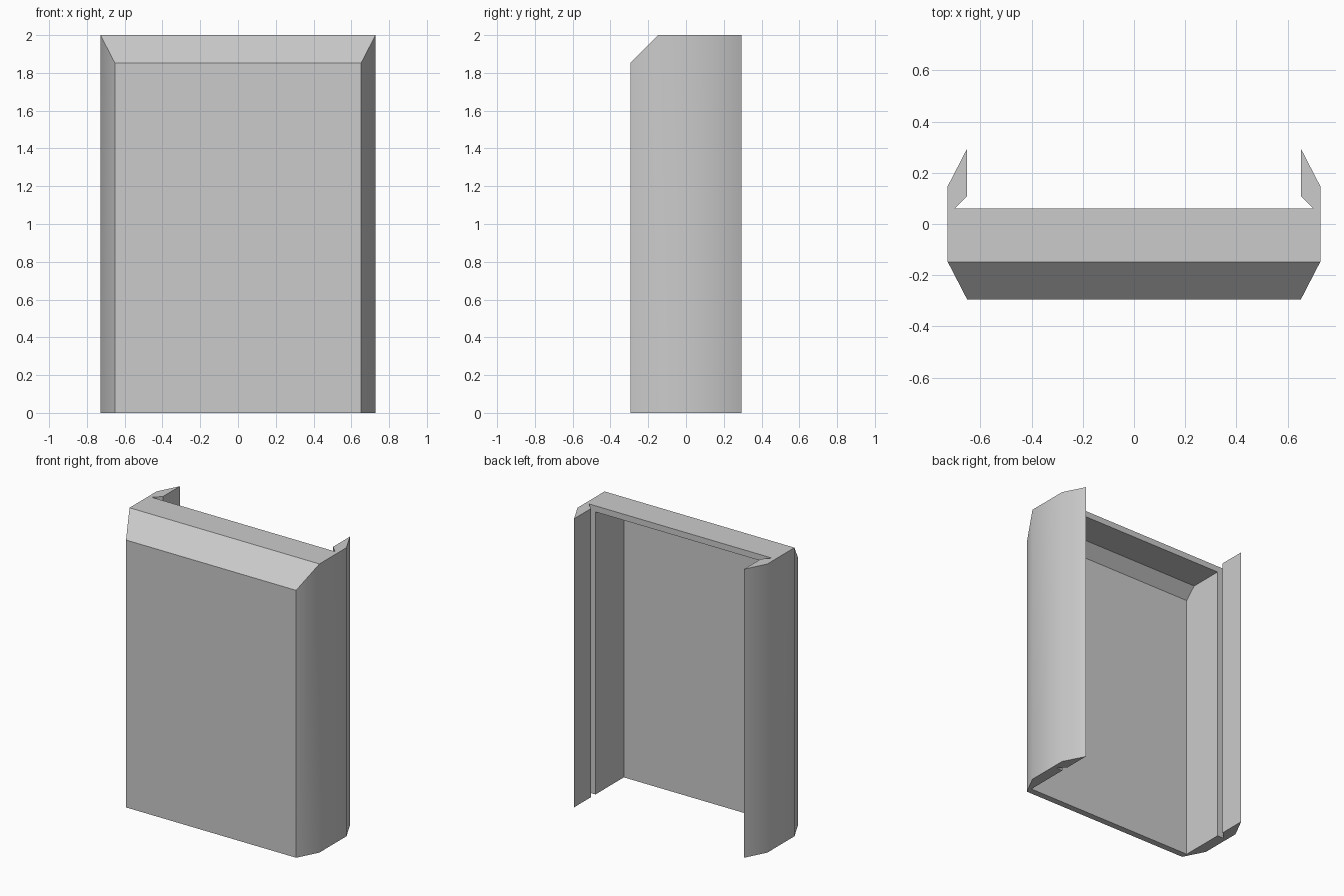
import bpy
import bmesh
import math
from mathutils import Vector

cube = bpy.data.objects.get("Cube")
if cube:
    bpy.data.objects.remove(cube, do_unlink=True)

WIDTH, EDGE, DEPTH = 0.728, 0.652, 0.295   # half width, half front width, half depth
HEIGHT, BEVEL = 2.0, 0.147

grey = bpy.data.materials.new("plain grey")
grey.use_nodes = True
grey.diffuse_color = (0.6, 0.6, 0.6, 1)
grey.node_tree.nodes["Principled BSDF"].inputs["Base Color"].default_value = (0.6, 0.6, 0.6, 1)


def prism(name, points, offset, bevel_plane=None):
    """Extrude a closed outline by an offset, optionally slicing off one side."""
    bm = bmesh.new()
    face = bm.faces.new([bm.verts.new(p) for p in points])
    extruded = bmesh.ops.extrude_face_region(bm, geom=[face])["geom"]
    bmesh.ops.translate(bm, vec=offset,
                        verts=[v for v in extruded if isinstance(v, bmesh.types.BMVert)])
    if bevel_plane:
        point, normal = bevel_plane
        cut = bmesh.ops.bisect_plane(bm, geom=bm.verts[:] + bm.edges[:] + bm.faces[:],
                                     plane_co=point, plane_no=normal,
                                     dist=1e-5, clear_outer=True)["geom_cut"]
        bmesh.ops.edgeloop_fill(bm, edges=[e for e in cut if isinstance(e, bmesh.types.BMEdge)])
        bmesh.ops.remove_doubles(bm, verts=bm.verts[:], dist=1e-5)
    bmesh.ops.recalc_face_normals(bm, faces=bm.faces[:])
    mesh = bpy.data.meshes.new(name)
    bm.to_mesh(mesh)
    bm.free()
    mesh.materials.append(grey)
    obj = bpy.data.objects.new(name, mesh)
    bpy.context.collection.objects.link(obj)
    return obj


# Housing: mirrored plan outline with rear side wings and corner grooves
half = [(EDGE, -DEPTH), (WIDTH, -DEPTH + BEVEL), (WIDTH, DEPTH - BEVEL),
        (EDGE, DEPTH), (EDGE, 0.11), (0.702, 0.06)]
outline = half + [(-x, y) for x, y in reversed(half)]
housing = prism("housing", [(x, y, 0) for x, y in outline], Vector((0, 0, HEIGHT)),
                (Vector((0, -DEPTH, HEIGHT - BEVEL)), Vector((0, -1, 1)).normalized()))

# Cavity: open at the back and bottom, with a sloped front top edge
section = [(-0.25, -0.2), (0.085, -0.2), (0.085, 1.958), (-0.175, 1.958), (-0.25, 1.883)]
cavity = prism("cavity_cutter", [(-EDGE, y, z) for y, z in section], Vector((2 * EDGE, 0, 0)))
cavity.hide_render = True

cut = housing.modifiers.new("cavity", "BOOLEAN")
cut.operation = "DIFFERENCE"
cut.solver = "EXACT"
cut.object = cavity

bpy.ops.object.select_all(action="DESELECT")
housing.select_set(True)
bpy.context.view_layer.objects.active = housing
bpy.ops.object.modifier_apply(modifier=cut.name)
bpy.data.objects.remove(cavity, do_unlink=True)

# Soft shading across the shallow side facets, crisp elsewhere
bpy.ops.object.shade_smooth_by_angle(angle=math.radians(30))
